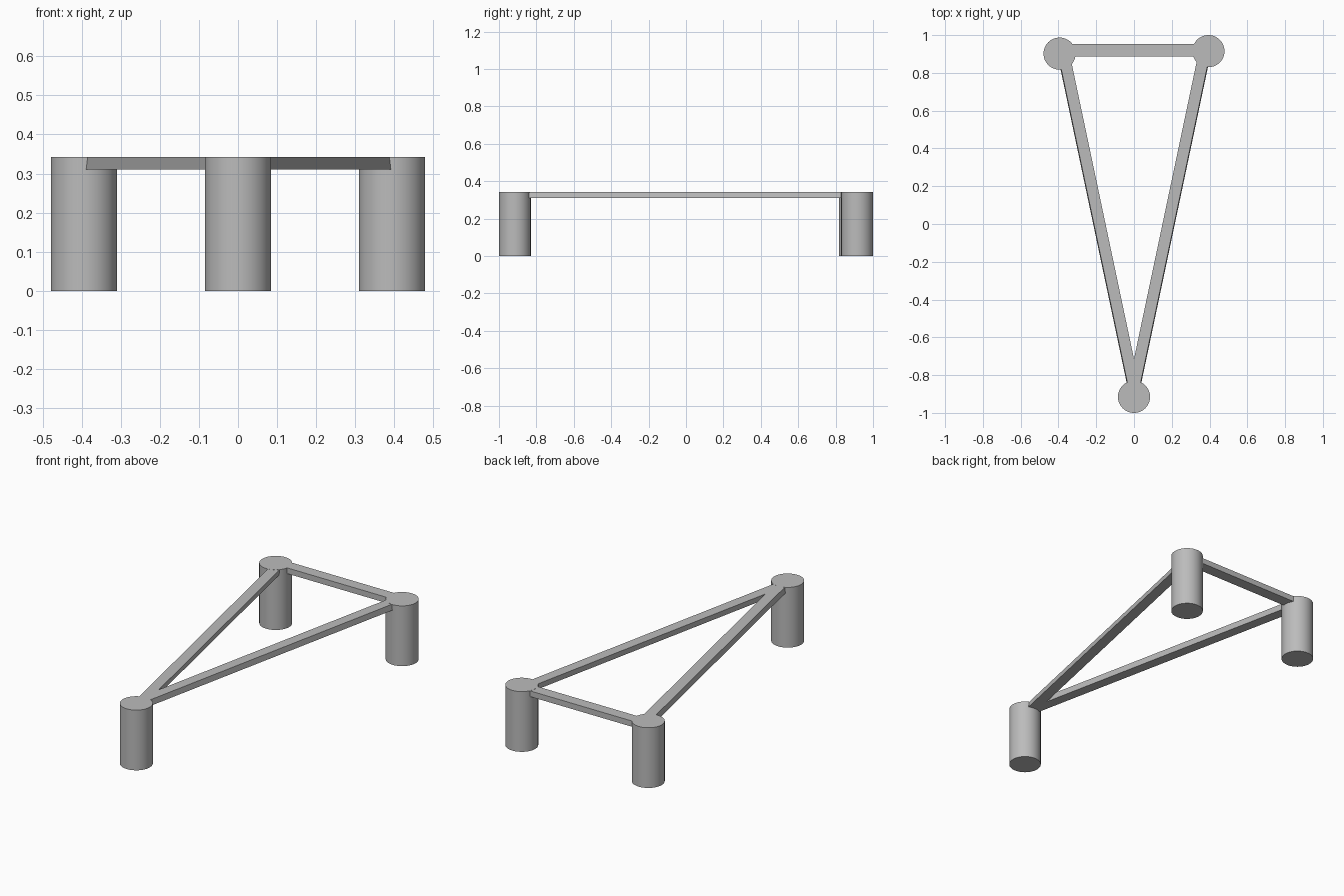
import bpy
import bmesh
from mathutils import Vector

cube = bpy.data.objects.get("Cube")
if cube:
    bpy.data.objects.remove(cube, do_unlink=True)

HEIGHT = 0.343
RADIUS = 0.085

grey = bpy.data.materials.new("plain grey")
grey.use_nodes = True
GREY = (0.5, 0.5, 0.5, 1)
grey.diffuse_color = GREY
grey.node_tree.nodes["Principled BSDF"].inputs["Base Color"].default_value = GREY


def post(name, x, y):
    """Upright round post standing on the ground."""
    bpy.ops.mesh.primitive_cylinder_add(
        vertices=64, radius=RADIUS, depth=HEIGHT, location=(x, y, HEIGHT / 2))
    obj = bpy.context.object
    obj.name = name
    obj.data.materials.append(grey)
    bpy.ops.object.shade_smooth_by_angle()


def rail(name, start, end, width, lean=0.0):
    """Flat bar between two points; its underside is shifted sideways by lean."""
    start, end = Vector(start), Vector(end)
    along = (end - start).normalized()
    side = Vector((along.y, -along.x))
    top, bottom = HEIGHT - 0.0004, 0.31
    section = [(-width / 2, top), (width / 2, top),
               (width / 2 + lean, bottom), (-width / 2 + lean, bottom)]
    bm = bmesh.new()
    rings = [[bm.verts.new((*(p + side * s), z)) for s, z in section]
             for p in (start, end)]
    for ring in rings:
        bm.faces.new(ring)
    for i in range(4):
        j = (i + 1) % 4
        bm.faces.new((rings[0][i], rings[0][j], rings[1][j], rings[1][i]))
    bmesh.ops.recalc_face_normals(bm, faces=bm.faces)
    mesh = bpy.data.meshes.new(name)
    bm.to_mesh(mesh)
    bm.free()
    mesh.materials.append(grey)
    bpy.context.collection.objects.link(bpy.data.objects.new(name, mesh))


# Three posts
post("front_post", 0, -0.915)
post("back_right_post", -0.394, 0.902)
post("back_left_post", 0.394, 0.915)

# Long side rails, leaning slightly outward at the bottom
for name, sign in (("right_rail", -1), ("left_rail", 1)):
    rail(name, (0, -0.86), (sign * 0.367, 0.88), 0.06, sign * 0.004)

# Short rail across the back
rail("back_rail", (-0.38, 0.919), (0.38, 0.919), 0.066)
